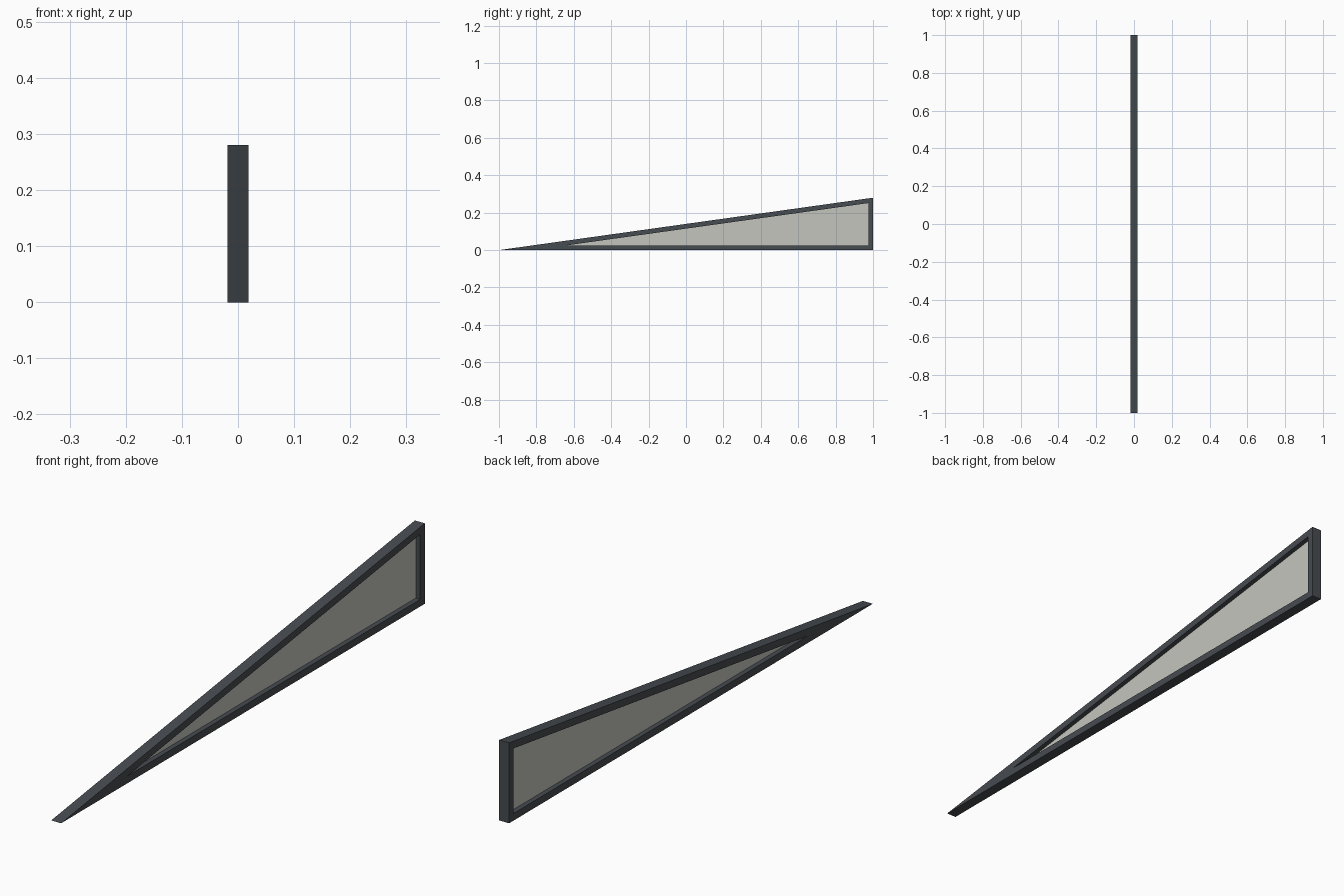
import bpy, bmesh

if "Cube" in bpy.data.objects:
    bpy.data.objects.remove(bpy.data.objects["Cube"])

def mat(name, col):
    m = bpy.data.materials.new(name)
    m.diffuse_color = (*col, 1)
    m.use_nodes = True
    m.node_tree.nodes["Principled BSDF"].inputs["Base Color"].default_value = m.diffuse_color
    return m

def obj(name, bm, m):
    bmesh.ops.recalc_face_normals(bm, faces=bm.faces)
    me = bpy.data.meshes.new(name)
    bm.to_mesh(me)
    bm.free()
    me.materials.append(m)
    o = bpy.data.objects.new(name, me)
    bpy.context.collection.objects.link(o)
    return o

frame_mat = mat("dark grey frame", (0.062, 0.072, 0.082))
pane_mat = mat("pale grey glass", (0.56, 0.56, 0.52))

W, H, T = 0.019, 0.28, 0.025          # half depth, height, bar thickness
outer = [(-1, 0), (1, 0), (1, H)]
slope = H / 2
drop = T * (1 + slope ** 2) ** 0.5    # vertical thickness of sloping bar
tip = (T + drop) / slope - 1
inner = [(tip, T), (1 - T, T), (1 - T, slope * (2 - T) - drop)]

# Triangular frame with mitred bars
bm = bmesh.new()
rings = [[bm.verts.new((x, y, z)) for y, z in pts]
         for pts, x in ((outer, W), (inner, W), (inner, -W), (outer, -W))]
for a, b in zip(rings, rings[1:] + rings[:1]):
    for i in range(3):
        j = (i + 1) % 3
        bm.faces.new((a[i], a[j], b[j], b[i]))
obj("window_frame", bm, frame_mat)

# Thin glass pane set at the middle of the frame
bm = bmesh.new()
caps = [[bm.verts.new((x, y, z)) for y, z in inner] for x in (-0.002, 0.002)]
bm.faces.new(caps[0])
bm.faces.new(caps[1])
for i in range(3):
    j = (i + 1) % 3
    bm.faces.new((caps[0][i], caps[0][j], caps[1][j], caps[1][i]))
obj("glass_pane", bm, pane_mat)
